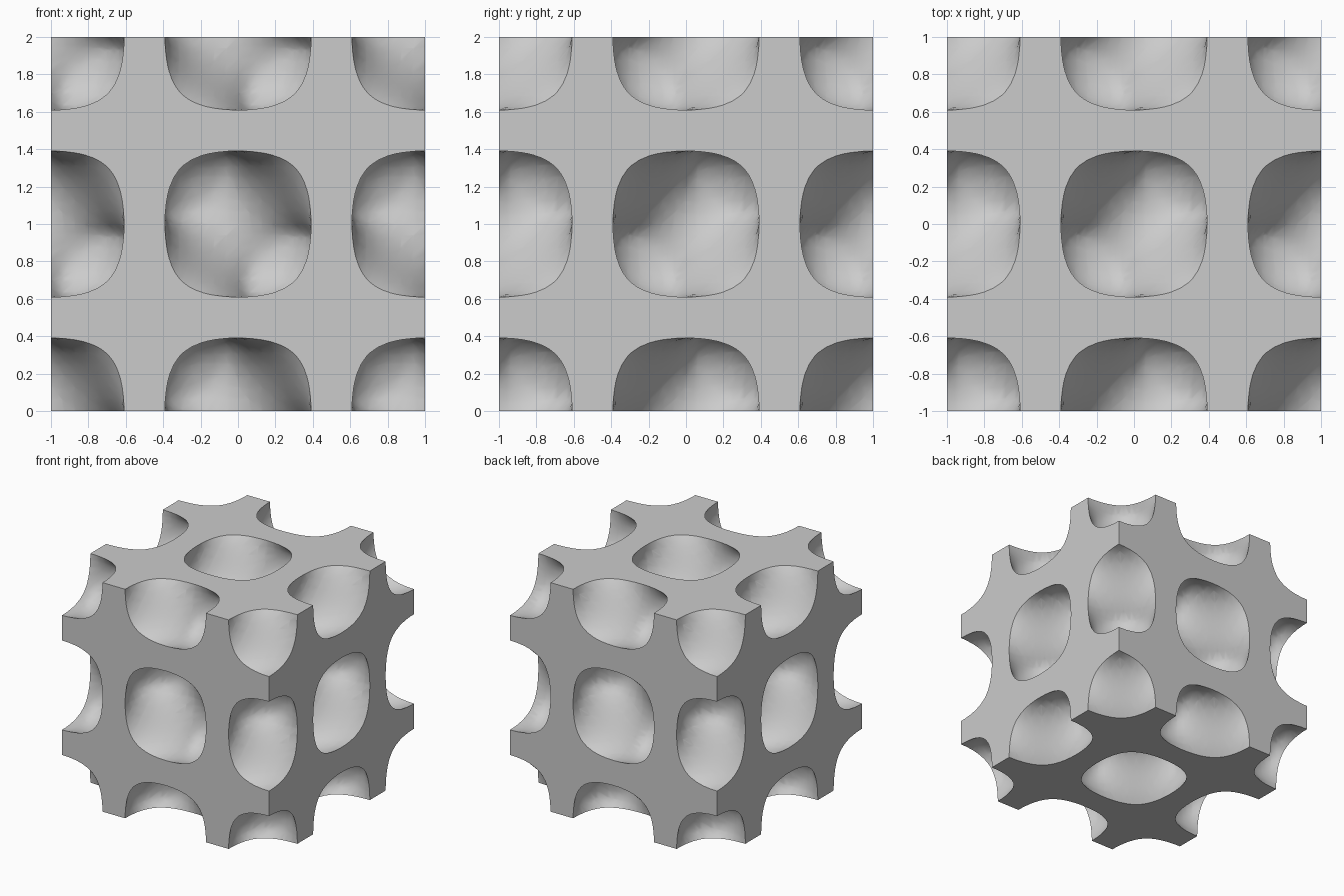
import bpy
import bmesh
from math import sin, cos, pi
from itertools import permutations, product

cube = bpy.data.objects.get("Cube")
if cube:
    bpy.data.objects.remove(cube, do_unlink=True)

N = 32           # grid steps along each side
LEVEL = 0.337    # field value on the hollow walls
REACH = 0.43     # how far a hollow can extend from its centre
BLEND = 0.12     # softness where a hollow's corners are closed
STEP = 2 / N


# Periodic field of four-cornered hollows, above LEVEL inside a hollow
def field(p):
    p = [c - round(c) for c in p]
    x, y, z = (pi * c for c in p)
    diamond = cos(x) * cos(y) * cos(z) - sin(x) * sin(y) * sin(z)
    bowl = LEVEL + 3 * (REACH - sum(abs(c) ** 3 for c in p) ** (1 / 3))
    overlap = max(BLEND - abs(diamond - bowl), 0)
    return min(diamond, bowl) - overlap ** 2 / (4 * BLEND)


def place(node):
    return tuple(i * STEP - 1 for i in node)


nodes = list(product(range(N + 1), repeat=3))
value = {n: field(place(n)) for n in nodes}
bm = bmesh.new()
verts = {}


def vert(key, point):
    if key not in verts:
        verts[key] = bm.verts.new((point[0], point[1], point[2] + 1))
    return verts[key]


# Point on a grid edge where the field equals the level
def crossing(a, b):
    a, b = sorted((a, b))
    if (a, b) in verts:
        return verts[a, b]
    lo, hi = place(a), place(b)
    rising = value[b] > value[a]
    for _ in range(14):
        mid = tuple((u + v) / 2 for u, v in zip(lo, hi))
        if (field(mid) < LEVEL) == rising:
            lo = mid
        else:
            hi = mid
    return vert((a, b), lo)


# Curved wall inside one tetrahedron
def add_wall(tet):
    above = [n for n in tet if value[n] > LEVEL]
    below = [n for n in tet if value[n] <= LEVEL]
    if not above or not below:
        return
    if len(above) == 2:
        (a, b), (c, d) = above, below
        pairs = [(a, c), (a, d), (b, d), (b, c)]
    else:
        pairs = [(a, b) for a in above for b in below]
    bm.faces.new([crossing(a, b) for a, b in pairs]).smooth = True


# Flat cut face: the part of a border triangle that lies in the solid
def add_cap(tri):
    ring = []
    for a, b in zip(tri, tri[1:] + tri[:1]):
        if value[a] <= LEVEL:
            ring.append(vert(a, place(a)))
        if (value[a] > LEVEL) != (value[b] > LEVEL):
            ring.append(crossing(a, b))
    if len(ring) > 2:
        bm.faces.new(ring).smooth = False


# Corners met when walking a cell along the axes in the given order
def walk(cell, axes):
    path = [cell]
    for axis in axes:
        node = list(path[-1])
        node[axis] += 1
        path.append(tuple(node))
    return path


# Hollow walls
for cell in product(range(N), repeat=3):
    corners = [value[tuple(c + d for c, d in zip(cell, o))]
               for o in product((0, 1), repeat=3)]
    if min(corners) <= LEVEL < max(corners):
        for axes in permutations(range(3)):
            add_wall(walk(cell, axes))

# Six cut faces
for axis, side in product(range(3), (0, N)):
    others = [k for k in range(3) if k != axis]
    for i, j in product(range(N), repeat=2):
        cell = [side] * 3
        cell[others[0]], cell[others[1]] = i, j
        for order in (others, others[::-1]):
            add_cap(walk(tuple(cell), order))

bmesh.ops.dissolve_degenerate(bm, dist=0.002, edges=bm.edges[:])
bmesh.ops.recalc_face_normals(bm, faces=bm.faces[:])

# Crisp edges around the cut faces
for edge in bm.edges:
    flat = [f for f in edge.link_faces if not f.smooth]
    if len(flat) == 1 or (len(flat) == 2 and flat[0].normal.dot(flat[1].normal) < 0.5):
        edge.smooth = False

mesh = bpy.data.meshes.new("lattice_block")
bm.to_mesh(mesh)
bm.free()
block = bpy.data.objects.new("lattice_block", mesh)
bpy.context.collection.objects.link(block)

grey = bpy.data.materials.new("light_grey")
grey.use_nodes = True
colour = (0.6, 0.6, 0.6, 1)
grey.diffuse_color = colour
grey.node_tree.nodes["Principled BSDF"].inputs["Base Color"].default_value = colour
mesh.materials.append(grey)
